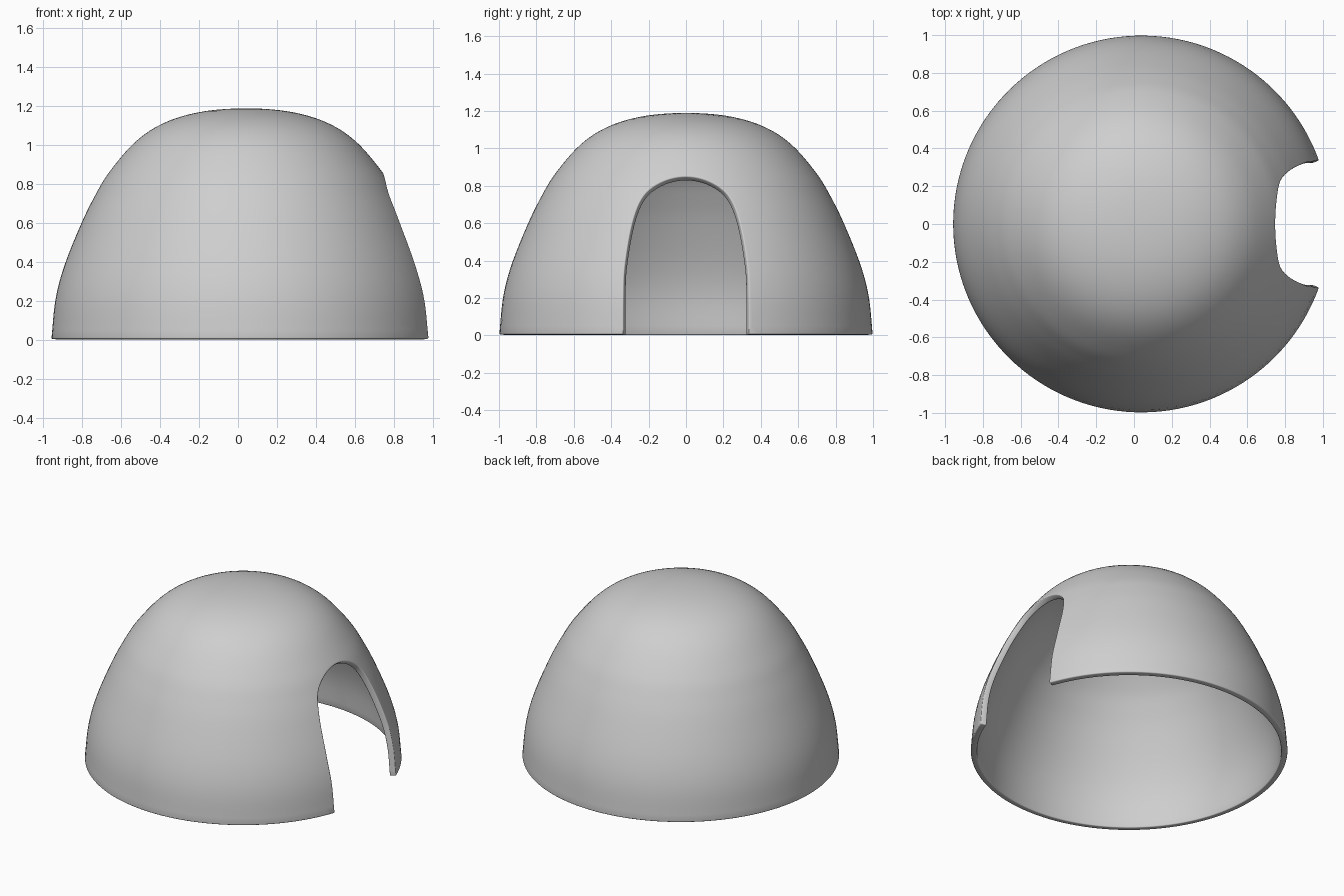
import bpy, math

if "Cube" in bpy.data.objects:
    bpy.data.objects.remove(bpy.data.objects["Cube"])

CX = 0.04          # dome axis (the doorway trims the +x side)
ARCH, FLOOR, RINGS = 6, 60, 40

# dome profile (radius, height) from apex to floor
PROFILE = [(0, 1.19), (.23, 1.172), (.42, 1.115), (.567, 1.018), (.70, .864),
           (.775, .74), (.844, .60), (.93, .387), (.977, .21), (.998, .006)]
# half outline of the doorway (y, z) from its top to the floor
DOOR = [(0, .85), (.125, .823), (.228, .745), (.288, .60), (.328, .37),
        (.335, .20), (.336, .006)]


def curve(pts, u):
    """Smooth curve through pts, mirrored at its first point."""
    n = len(pts) - 1
    i = min(int(u), n - 1)
    t = u - i
    a, b = pts[i], pts[i + 1]
    p = pts[i - 1] if i else (-b[0], b[1])
    q = pts[i + 2] if i + 2 <= n else (2 * b[0] - a[0], 2 * b[1] - a[1])
    return [0.5 * (2 * a[k] + (b[k] - p[k]) * t
                   + (2 * p[k] - 5 * a[k] + 4 * b[k] - q[k]) * t * t
                   + (3 * a[k] - p[k] - 3 * b[k] + q[k]) * t ** 3) for k in (0, 1)]


def u_at_height(z):
    lo, hi = 0.0, len(PROFILE) - 1.0
    for _ in range(40):
        mid = (lo + hi) / 2
        if curve(PROFILE, mid)[1] > z:
            lo = mid
        else:
            hi = mid
    return hi


# lower boundary of the shell as (angle, profile position): door arch, then floor
half = []
n_arch = (len(DOOR) - 1) * ARCH
for i in range(n_arch + 1):
    y, z = curve(DOOR, i / ARCH)
    u = u_at_height(z)
    half.append((math.asin(y / curve(PROFILE, u)[0]), u))
corner = half[-1][0]
u_end = len(PROFILE) - 1.0
for i in range(1, FLOOR + 1):
    half.append((corner + (math.pi - corner) * i / FLOOR, u_end))
m = len(half) - 1
columns = [(math.pi * i / m, a, u) for i, (a, u) in enumerate(half)]
columns += [(2 * math.pi - s, 2 * math.pi - a, u) for s, a, u in columns[-2:0:-1]]
n = len(columns)

# dome surface: columns fan out from the apex to the boundary
verts, faces = [(CX, 0, PROFILE[0][1])], []
for j in range(1, RINGS + 1):
    t = j / RINGS
    for start, end, u in columns:
        ang = start + (end - start) * t
        r, z = curve(PROFILE, u * t)
        verts.append((CX + r * math.cos(ang), r * math.sin(ang), z))
for i in range(n):
    k = (i + 1) % n
    faces.append((0, 1 + i, 1 + k))
    for j in range(RINGS - 1):
        a, b = 1 + j * n, 1 + (j + 1) * n
        faces.append((a + i, b + i, b + k, a + k))

mesh = bpy.data.meshes.new("dome_shell")
mesh.from_pydata(verts, [], faces)
mesh.update()
mesh.polygons.foreach_set("use_smooth", [True] * len(mesh.polygons))
dome = bpy.data.objects.new("dome_shell", mesh)
bpy.context.collection.objects.link(dome)

# plain grey
grey = bpy.data.materials.new("light_grey")
grey.diffuse_color = (0.62, 0.62, 0.62, 1)
grey.use_nodes = True
grey.node_tree.nodes["Principled BSDF"].inputs["Base Color"].default_value = grey.diffuse_color
mesh.materials.append(grey)

# wall thickness with softened rim
wall = dome.modifiers.new("wall", 'SOLIDIFY')
wall.thickness = 0.04
wall.offset = -1
soft = dome.modifiers.new("soft_rim", 'BEVEL')
soft.width = 0.01
soft.segments = 3
soft.limit_method = 'ANGLE'
soft.angle_limit = math.radians(45)
